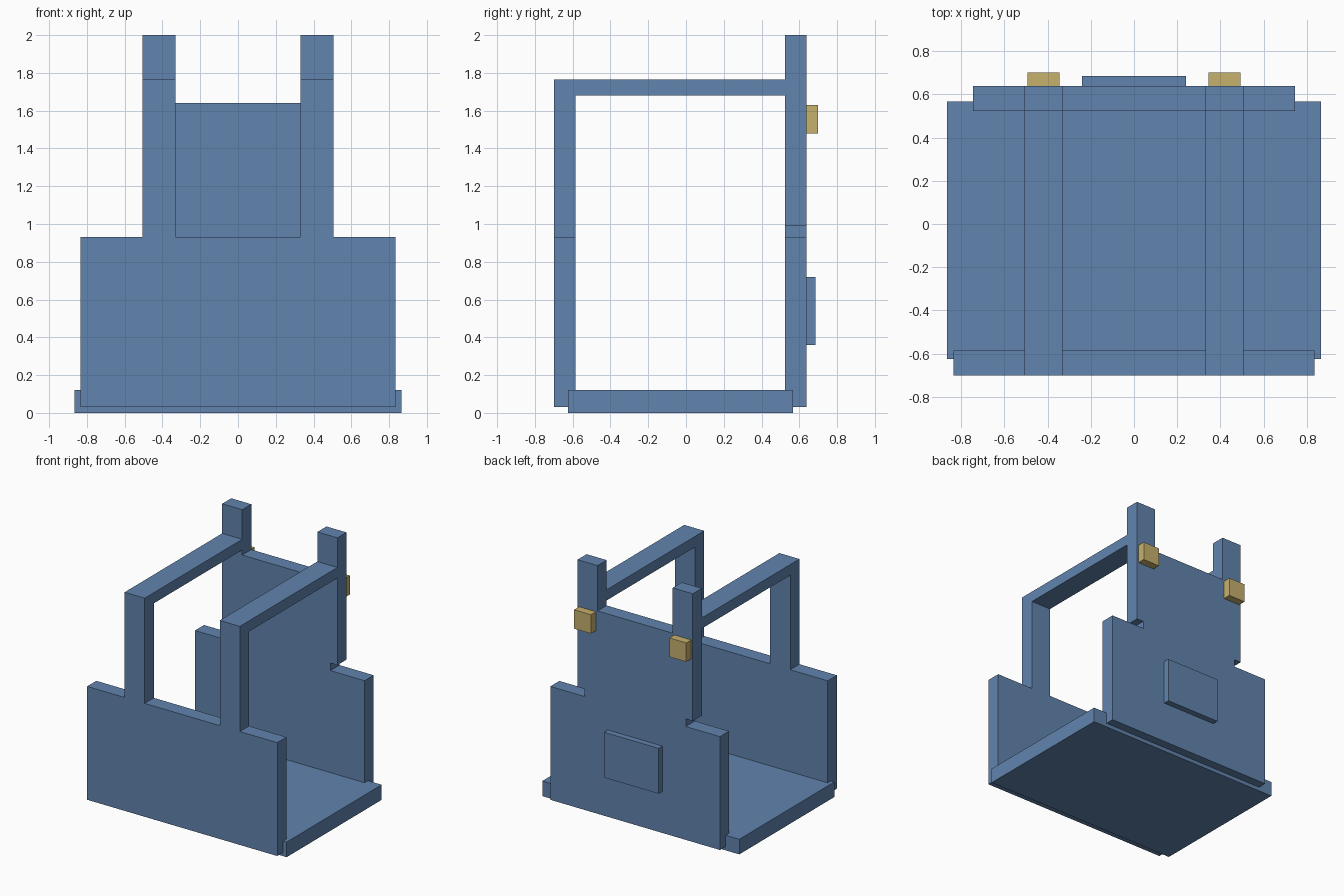
import bpy
import bmesh

cube = bpy.data.objects.get("Cube")
if cube:
    bpy.data.objects.remove(cube, do_unlink=True)


def material(name, rgb):
    mat = bpy.data.materials.new(name)
    mat.use_nodes = True
    mat.diffuse_color = (*rgb, 1)
    mat.node_tree.nodes["Principled BSDF"].inputs["Base Color"].default_value = (*rgb, 1)
    return mat


BLUE = material("denim blue", (0.12, 0.23, 0.42))
GOLD = material("buckle gold", (0.57, 0.44, 0.155))


def slab(name, outline, y0, y1, mat):
    """Extrude an x-z outline from y0 to y1."""
    bm = bmesh.new()
    face = bm.faces.new([bm.verts.new((x, y0, z)) for x, z in outline])
    ext = bmesh.ops.extrude_face_region(bm, geom=[face])
    verts = [v for v in ext["geom"] if isinstance(v, bmesh.types.BMVert)]
    bmesh.ops.translate(bm, verts=verts, vec=(0, y1 - y0, 0))
    bmesh.ops.recalc_face_normals(bm, faces=bm.faces)
    mesh = bpy.data.meshes.new(name)
    bm.to_mesh(mesh)
    bm.free()
    mesh.materials.append(mat)
    obj = bpy.data.objects.new(name, mesh)
    bpy.context.collection.objects.link(obj)
    return obj


def box(name, x0, x1, y0, y1, z0, z1, mat):
    return slab(name, [(x0, z0), (x1, z0), (x1, z1), (x0, z1)], y0, y1, mat)


def mirrored(half):
    """Complete a right-hand outline, listed bottom to top, across x = 0."""
    return half + [(-x, z) for x, z in reversed(half)]


STRAP_IN, STRAP_OUT = 0.33, 0.506
FRONT, FRONT_IN = -0.70, -0.585
BACK_IN, BACK = 0.524, 0.638
WAIST, STRAP_TOP = 0.93, 1.765

# Floor tray
box("base", -0.865, 0.865, -0.625, 0.567, 0, 0.12, BLUE)

# Front panel with its two strap posts
slab("front_panel", mirrored([
    (0.835, 0.03), (0.835, WAIST), (STRAP_OUT, WAIST), (STRAP_OUT, STRAP_TOP),
    (STRAP_IN, STRAP_TOP), (STRAP_IN, WAIST)]), FRONT, FRONT_IN, BLUE)

# Back panel with notched waist and tall strap ends
slab("back_panel", mirrored([
    (0.745, 0.03), (0.745, WAIST), (0.445, WAIST), (0.445, 0.99), (STRAP_OUT, 0.99),
    (STRAP_OUT, 2), (STRAP_IN, 2), (STRAP_IN, 1.64)]), BACK_IN, BACK, BLUE)

# Back pocket
box("back_pocket", -0.24, 0.24, BACK, 0.686, 0.36, 0.72, BLUE)

# Shoulder straps and buckles on both sides
for side, s in (("left", 1), ("right", -1)):
    box(side + "_shoulder_strap", s * STRAP_IN, s * STRAP_OUT,
        FRONT_IN, BACK_IN, 1.68, STRAP_TOP, BLUE)
    box(side + "_buckle", s * 0.344, s * 0.492, BACK, 0.70, 1.48, 1.63, GOLD)
